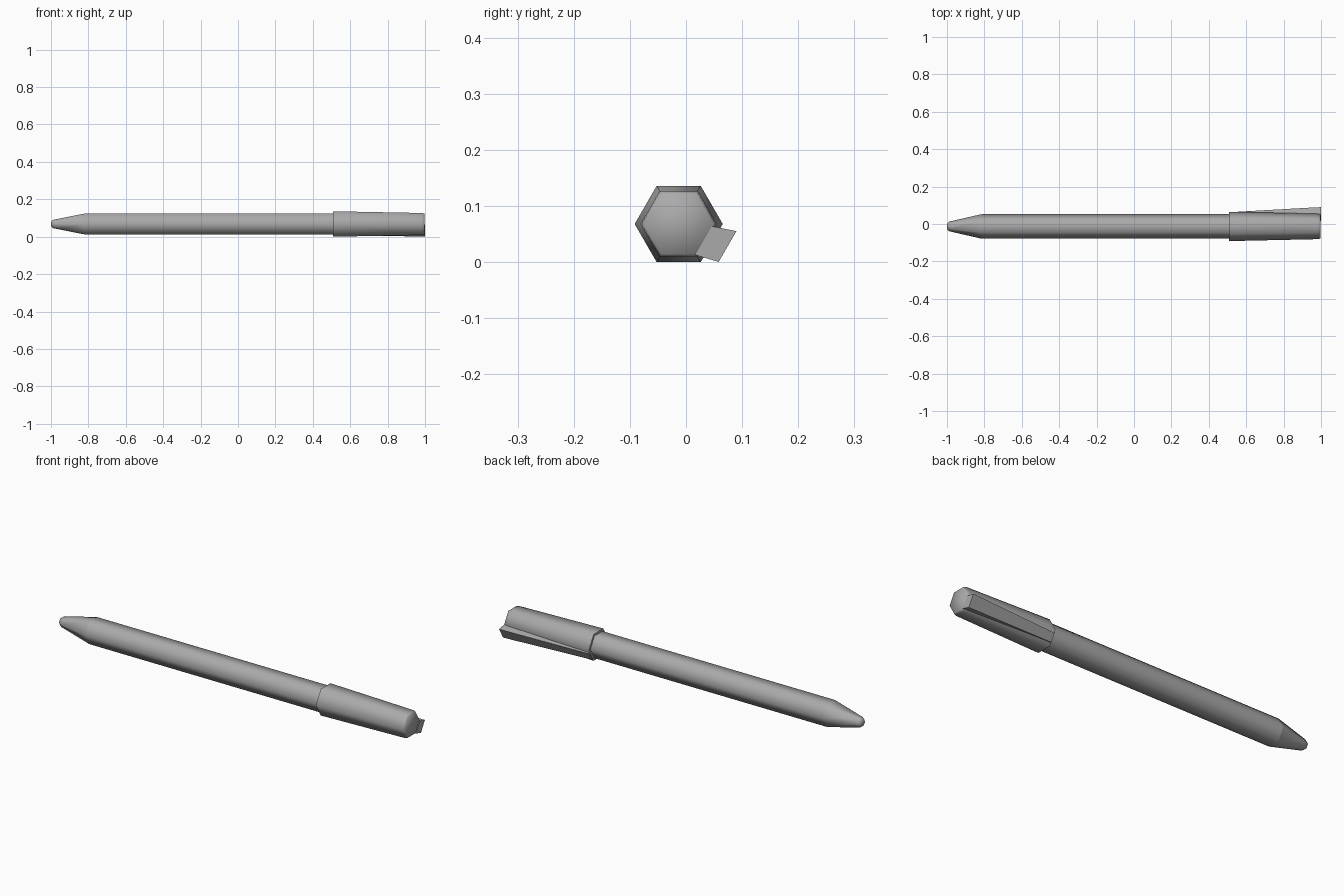
import bpy, bmesh, math

cube = bpy.data.objects.get("Cube")
if cube:
    bpy.data.objects.remove(cube, do_unlink=True)

CY, CZ = -0.013, 0.068  # pen axis

grey = bpy.data.materials.new("plain grey")
grey.use_nodes = True
colour = (0.4, 0.4, 0.4, 1)
grey.diffuse_color = colour
grey.node_tree.nodes["Principled BSDF"].inputs["Base Color"].default_value = colour


def loft(name, sections, angle):
    """Skin equal-length closed rings of points and cap both ends."""
    bm = bmesh.new()
    rings = [[bm.verts.new(p) for p in s] for s in sections]
    for a, b in zip(rings, rings[1:]):
        n = len(a)
        for i in range(n):
            j = (i + 1) % n
            bm.faces.new((a[i], a[j], b[j], b[i]))
    bm.faces.new(rings[0])
    bm.faces.new(rings[-1])
    bmesh.ops.recalc_face_normals(bm, faces=bm.faces)
    mesh = bpy.data.meshes.new(name)
    bm.to_mesh(mesh)
    bm.free()
    mesh.materials.append(grey)
    obj = bpy.data.objects.new(name, mesh)
    bpy.context.collection.objects.link(obj)
    bpy.ops.object.select_all(action="DESELECT")
    obj.select_set(True)
    bpy.context.view_layer.objects.active = obj
    bpy.ops.object.shade_smooth_by_angle(angle=math.radians(angle))
    return obj


def hexagon(x, r):
    return [(x, CY + r * math.cos(k * math.pi / 3), CZ + r * math.sin(k * math.pi / 3))
            for k in range(6)]


def hex_part(name, profile):
    return loft(name, [hexagon(x, r) for x, r in profile], 62)


# Barrel, tapered nose with rounded tip, and tapered cap
hex_part("barrel", [(-0.815, 0.0655), (0.6, 0.0655)])
hex_part("nose", [(-0.815, 0.0655), (-0.97, 0.03), (-0.987, 0.026), (-0.996, 0.019), (-1.0, 0.01)])
hex_part("cap", [(0.507, 0.0785), (0.98, 0.068), (0.992, 0.066), (0.998, 0.062)])


# Clip on the lower back face: (outward, sideways) offsets from the axis
def clip_section(x, corners):
    c, s = math.cos(math.pi / 6), math.sin(math.pi / 6)
    return [(x, CY + o * c + t * s, CZ - o * s + t * c) for o, t in corners]


loft("clip", [
    clip_section(0.51, [(0.06, -0.024), (0.075, -0.022), (0.075, 0.022), (0.06, 0.02)]),
    clip_section(0.95, [(0.053, -0.033), (0.094, -0.023), (0.094, 0.039), (0.053, 0.026)]),
    clip_section(1.0, [(0.053, -0.033), (0.0955, -0.023), (0.0955, 0.0405), (0.053, 0.026)]),
], 30)
